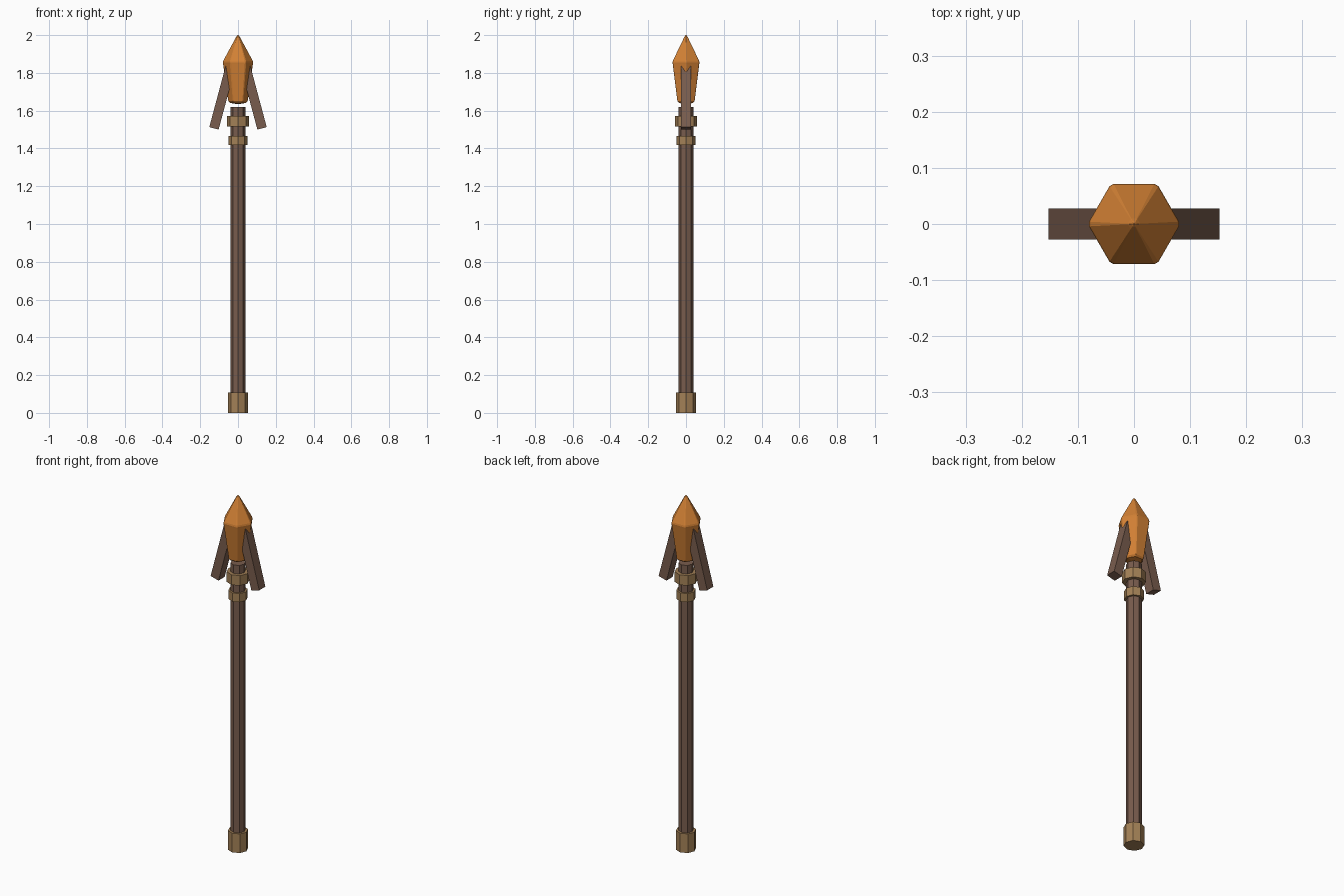
import bpy, bmesh, math
from mathutils import Vector

if "Cube" in bpy.data.objects:
    bpy.data.objects.remove(bpy.data.objects["Cube"])


def material(name, rgb):
    m = bpy.data.materials.new(name)
    m.diffuse_color = (*rgb, 1)
    m.use_nodes = True
    m.node_tree.nodes["Principled BSDF"].inputs["Base Color"].default_value = m.diffuse_color
    return m


wood = material("brown_wood", (0.19, 0.108, 0.075))
brass = material("dull_brass", (0.37, 0.22, 0.095))
orange = material("orange_tip", (0.65, 0.22, 0.035))


def finish(name, bm, mat):
    bmesh.ops.recalc_face_normals(bm, faces=bm.faces)
    me = bpy.data.meshes.new(name)
    bm.to_mesh(me)
    bm.free()
    me.materials.append(mat)
    ob = bpy.data.objects.new(name, me)
    bpy.context.collection.objects.link(ob)
    return ob


def loft(name, angles, profile, mat):
    """Stack rings of (radius, z) over the given angles and cap the ends."""
    bm = bmesh.new()
    rings = [[bm.verts.new((r * math.cos(a), r * math.sin(a), z)) for a in angles]
             for r, z in profile]
    n = len(angles)
    for lo, hi in zip(rings, rings[1:]):
        for i in range(n):
            j = (i + 1) % n
            bm.faces.new((lo[i], lo[j], hi[j], hi[i]))
    bm.faces.new(rings[0])
    bm.faces.new(rings[-1])
    return finish(name, bm, mat)


octagon = [math.radians(45 * k) for k in range(8)]
# hexagon with narrow chamfers on its corners
hexagon = [math.radians(60 * k + d) for k in range(6) for d in (-3, 3)]

# Shaft and metal fittings
loft("shaft", octagon, [(0.039, 0.01), (0.039, 1.62)], wood)
for name, r, z0, z1 in (("butt_cap", 0.052, 0.0, 0.108),
                        ("lower_collar", 0.050, 1.417, 1.466),
                        ("upper_collar", 0.059, 1.515, 1.572)):
    loft(name, octagon, [(r, z0), (r, z1)], brass)

# Faceted pointed head with softened rims
loft("head", hexagon, [(0.008, 1.635), (0.042, 1.641), (0.051, 1.650),
                       (0.079, 1.848), (0.0802, 1.855), (0.078, 1.864),
                       (0.011, 1.988), (0.005, 1.997), (0.001, 2.0)], orange)

# Swept-back barbs, one on each side
tilt, length, thick, half = math.radians(15), 0.334, 0.051, 0.0275
for side, name in ((-1, "left_barb"), (1, "right_barb")):
    up = Vector((-side * math.sin(tilt), 0, math.cos(tilt)))
    inward = Vector((-side * math.cos(tilt), 0, -math.sin(tilt)))
    corner = Vector((side * 0.152, 0, 1.513))
    bm = bmesh.new()
    bmesh.ops.create_cube(bm, size=1)
    for v in bm.verts:
        x, y, z = v.co
        v.co = (corner + inward * thick * (x + 0.5) + up * length * (z + 0.5)
                + Vector((0, y * 2 * half, 0)))
    finish(name, bm, wood)
